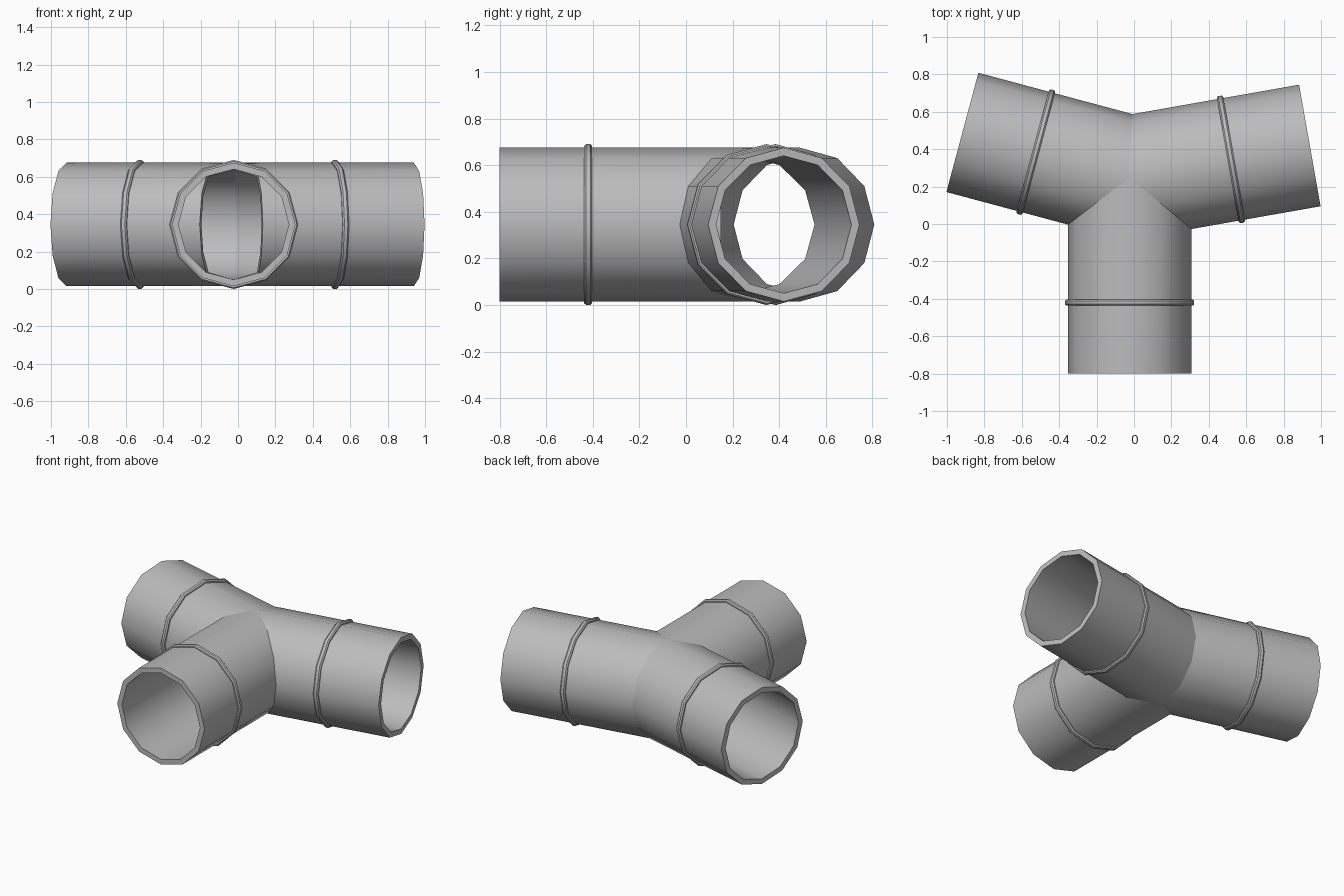
import bpy, bmesh, math
from mathutils import Vector

if "Cube" in bpy.data.objects:
    bpy.data.objects.remove(bpy.data.objects["Cube"])

HUB = Vector((-0.023, 0.25, 0.345))
R_OUT, R_IN, R_BAND = 0.33, 0.295, 0.345
SIDES = 12
OVERLAP = 0.10   # where each tube stops inside its neighbours

steel = bpy.data.materials.new("grey_steel")
steel.diffuse_color = (0.5, 0.5, 0.5, 1)
steel.use_nodes = True
steel.node_tree.nodes["Principled BSDF"].inputs["Base Color"].default_value = steel.diffuse_color

# name: (heading in degrees, tube length from hub, band distance)
ARMS = {"front": (270, 1.05, 0.67),
        "right": (10, 0.978, 0.55),
        "left": (165, 0.926, 0.52)}


def loft(name, rings):
    """Skin a closed loop of equal rings."""
    bm = bmesh.new()
    loops = [[bm.verts.new(p) for p in ring] for ring in rings]
    for a, b in zip(loops, loops[1:] + loops[:1]):
        for i in range(SIDES):
            j = (i + 1) % SIDES
            bm.faces.new((a[i], a[j], b[j], b[i]))
    bmesh.ops.recalc_face_normals(bm, faces=bm.faces)
    mesh = bpy.data.meshes.new(name)
    bm.to_mesh(mesh)
    bm.free()
    mesh.materials.append(steel)
    obj = bpy.data.objects.new(name, mesh)
    bpy.context.collection.objects.link(obj)
    bpy.context.view_layer.objects.active = obj
    obj.select_set(True)
    bpy.ops.object.shade_smooth_by_angle(angle=math.radians(40))
    obj.select_set(False)


def ring(heading, radius, dist):
    """Ring of points; dist(lateral) gives the distance along the arm."""
    a = math.radians(heading)
    axis = Vector((math.cos(a), math.sin(a), 0))
    side = Vector((-axis.y, axis.x, 0))
    pts = []
    for i in range(SIDES):
        t = 2 * math.pi * i / SIDES
        lat = radius * math.cos(t)
        pts.append(HUB + axis * dist(lat) + side * lat
                   + Vector((0, 0, radius * math.sin(t))))
    return pts


for name, (heading, length, band) in ARMS.items():
    others = [h for h, _, _ in ARMS.values() if h != heading]
    gap_ccw = min((h - heading) % 360 for h in others)
    gap_cw = min((heading - h) % 360 for h in others)

    # Mitre against the neighbour on each side, limited to the overlap
    def mitre(lat):
        gap = gap_ccw if lat > 0 else gap_cw
        return min(abs(lat) / math.tan(math.radians(gap / 2)), OVERLAP)

    def end(lat):
        return length

    # Hollow tube
    loft(name + "_tube", [ring(heading, R_OUT, mitre), ring(heading, R_OUT, end),
                          ring(heading, R_IN, end), ring(heading, R_IN, mitre)])

    # Raised bead around the tube
    profile = [(-0.017, R_OUT - 0.01), (-0.017, 0.338), (-0.009, R_BAND),
               (0.009, R_BAND), (0.017, 0.338), (0.017, R_OUT - 0.01)]
    loft(name + "_bead", [ring(heading, r, lambda lat, d=band + off: d)
                          for off, r in profile])
